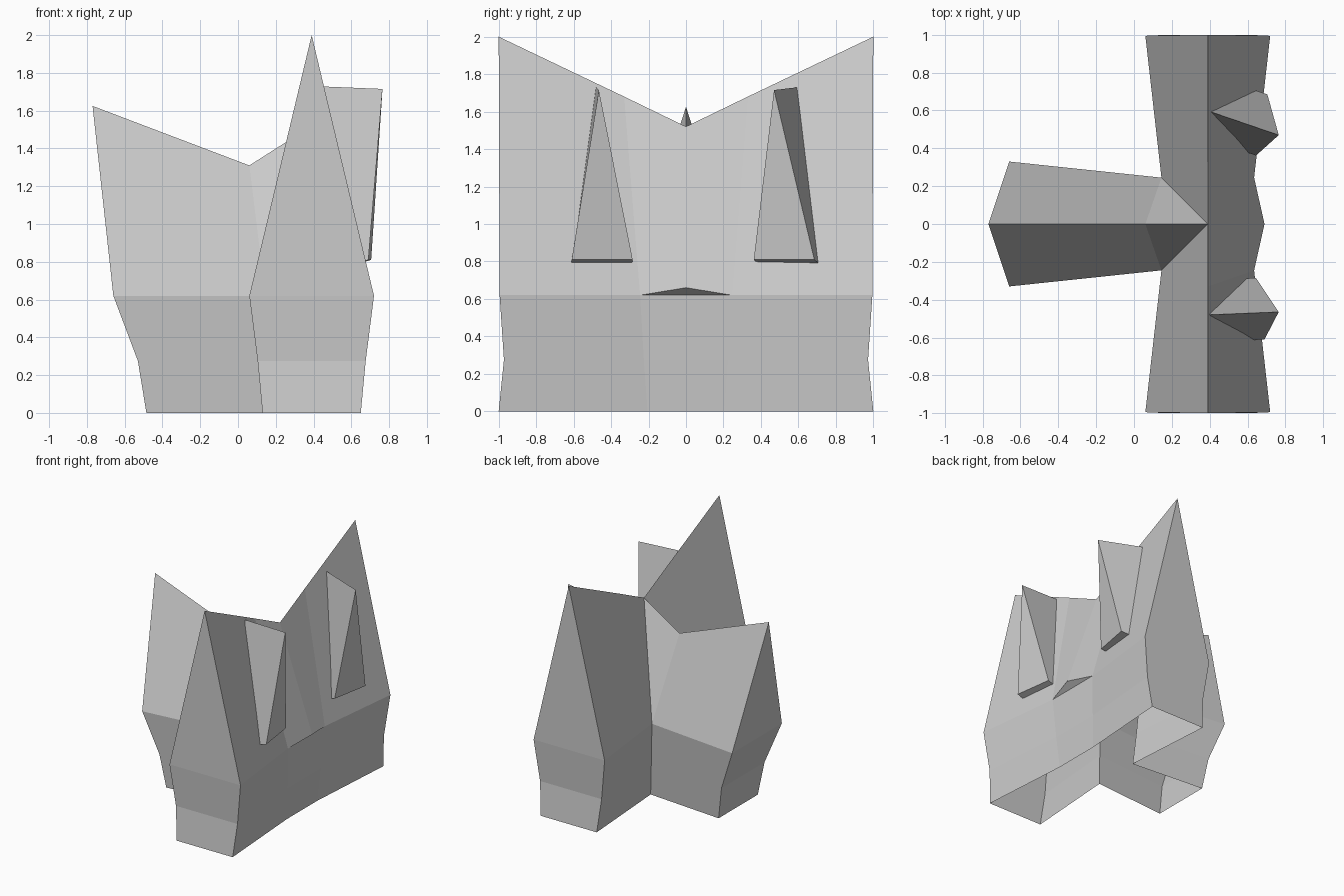
import bpy

if "Cube" in bpy.data.objects:
    bpy.data.objects.remove(bpy.data.objects["Cube"])

RIDGE_X = 0.39


def make_object(name, verts, faces):
    mesh = bpy.data.meshes.new(name)
    mesh.from_pydata(verts, [], faces)
    mesh.update()
    obj = bpy.data.objects.new(name, mesh)
    bpy.context.collection.objects.link(obj)
    return obj


def outline(z, end_y, half, inner, wing_x):
    """T-shaped plan, counter-clockwise from the front left corner."""
    c = RIDGE_X
    plan = [(c - half, -end_y), (c + half, -end_y), (c + inner, -inner),
            (c + inner, inner), (c + half, end_y), (c - half, end_y),
            (c - inner, inner), (wing_x, half), (wing_x, -half),
            (c - inner, -inner)]
    return [(x, y, z) for x, y in plan]


# Pinched walls, open underneath
levels = [(0, 1.0, 0.26, 0.205, -0.485),
          (0.275, 0.972, 0.286, 0.225, -0.53),
          (0.62, 0.995, 0.33, 0.245, -0.66)]
wall_verts = [v for lv in levels for v in outline(*lv)]
n = 10
wall_faces = [(r * n + i, r * n + (i + 1) % n,
               (r + 1) * n + (i + 1) % n, (r + 1) * n + i)
              for r in range(2) for i in range(n)]
make_object("walls", wall_verts, wall_faces)

# Sagging cross roof with gable ends
roof_verts = outline(*levels[2]) + [
    (RIDGE_X, -1, 2.0), (RIDGE_X, -0.33, 1.68), (RIDGE_X, 0, 1.52),
    (RIDGE_X, 0.33, 1.68), (RIDGE_X, 1, 2.0),          # main ridge 10-14
    (0.69, 0, 0.66),                                   # bulging eave 15
    (-0.77, 0, 1.625), (0.06, 0, 1.31)]                # wing ridge 16-17
roof_faces = [
    (0, 1, 10), (4, 5, 14), (7, 8, 16),                # gables
    (1, 2, 11, 10), (2, 15, 12, 11), (15, 3, 13, 12), (3, 4, 14, 13),
    (2, 3, 15),                                        # small soffit
    (5, 6, 12, 13, 14), (9, 0, 10, 11, 12),
    (6, 17, 12), (17, 9, 12),                          # valley pieces
    (6, 7, 16, 17), (8, 9, 17, 16)]
make_object("roof", roof_verts, roof_faces)


# Crooked triangular dormers on the right slope
def dormer(name, apex, back_apex, near, far, shift):
    def inward(p):
        return (p[0] - 0.2, p[1] + shift, p[2] - 0.06)
    verts = [near, far, apex, inward(near), inward(far), back_apex]
    faces = [(0, 1, 2), (1, 4, 5, 2), (3, 0, 2, 5), (0, 3, 4, 1), (4, 3, 5)]
    make_object(name, verts, faces)


dormer("back_dormer", (0.765, 0.47, 1.715), (0.40, 0.595, 1.73),
       (0.645, 0.362, 0.81), (0.705, 0.685, 0.81), 0.068)
dormer("front_dormer", (0.765, -0.465, 1.715), (0.40, -0.48, 1.73),
       (0.69, -0.61, 0.81), (0.645, -0.285, 0.81), -0.01)
